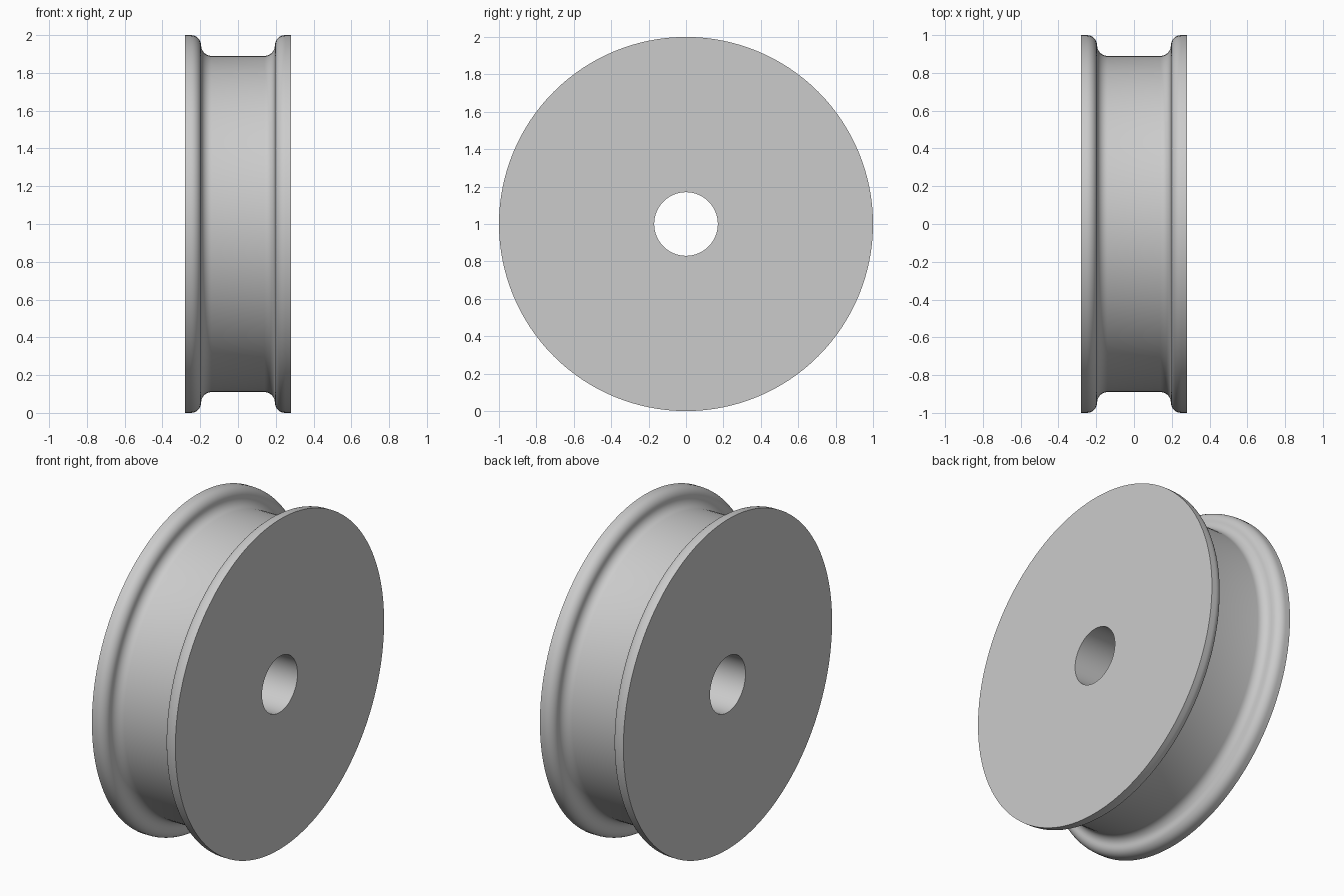
import bpy
import bmesh
from math import sin, cos, pi, radians
from mathutils import Matrix, Vector

if "Cube" in bpy.data.objects:
    bpy.data.objects.remove(bpy.data.objects["Cube"], do_unlink=True)

SEGMENTS = 128
HALF_WIDTH, RADIUS, BORE = 0.28, 1.0, 0.17
ROUND = 0.055        # radius of the lip rounding and of the groove fillet
LIP_X, GROOVE_X = 0.25, 0.14
STEPS = 8


def arc(cx, cr, start, end):
    """Quarter arc as (x, radius) points, angles in degrees."""
    angles = [radians(start + (end - start) * i / STEPS) for i in range(STEPS + 1)]
    return [(cx + ROUND * cos(a), cr + ROUND * sin(a)) for a in angles]


# Half section: bore edge, flat side, rounded lip, filleted groove
mid = RADIUS - ROUND
half = [(HALF_WIDTH, BORE), (HALF_WIDTH, RADIUS)]
half += arc(LIP_X, mid, 90, 180)
half += arc(GROOVE_X, mid, 0, -90)[1:]
profile = half + [(-x, r) for x, r in reversed(half)]

# Lathe the closed section around the x axis
bm = bmesh.new()
rings = []
for s in range(SEGMENTS):
    turn = Matrix.Rotation(2 * pi * s / SEGMENTS, 3, "X")
    rings.append([bm.verts.new(turn @ Vector((x, 0, r))) for x, r in profile])
for a, b in zip(rings, rings[1:] + rings[:1]):
    for i in range(len(profile)):
        j = (i + 1) % len(profile)
        bm.faces.new((a[i], a[j], b[j], b[i]))
bmesh.ops.recalc_face_normals(bm, faces=bm.faces)
mesh = bpy.data.meshes.new("grooved_wheel")
bm.to_mesh(mesh)
bm.free()

wheel = bpy.data.objects.new("grooved_wheel", mesh)
wheel.location.z = RADIUS
bpy.context.collection.objects.link(wheel)

# Plain grey
grey = bpy.data.materials.new("plain_grey")
grey.use_nodes = True
color = (0.6, 0.6, 0.6, 1)
grey.diffuse_color = color
grey.node_tree.nodes["Principled BSDF"].inputs["Base Color"].default_value = color
mesh.materials.append(grey)

# Smooth curved surfaces, crisp side edges
bpy.context.view_layer.objects.active = wheel
wheel.select_set(True)
bpy.ops.object.shade_smooth_by_angle(angle=radians(30))
